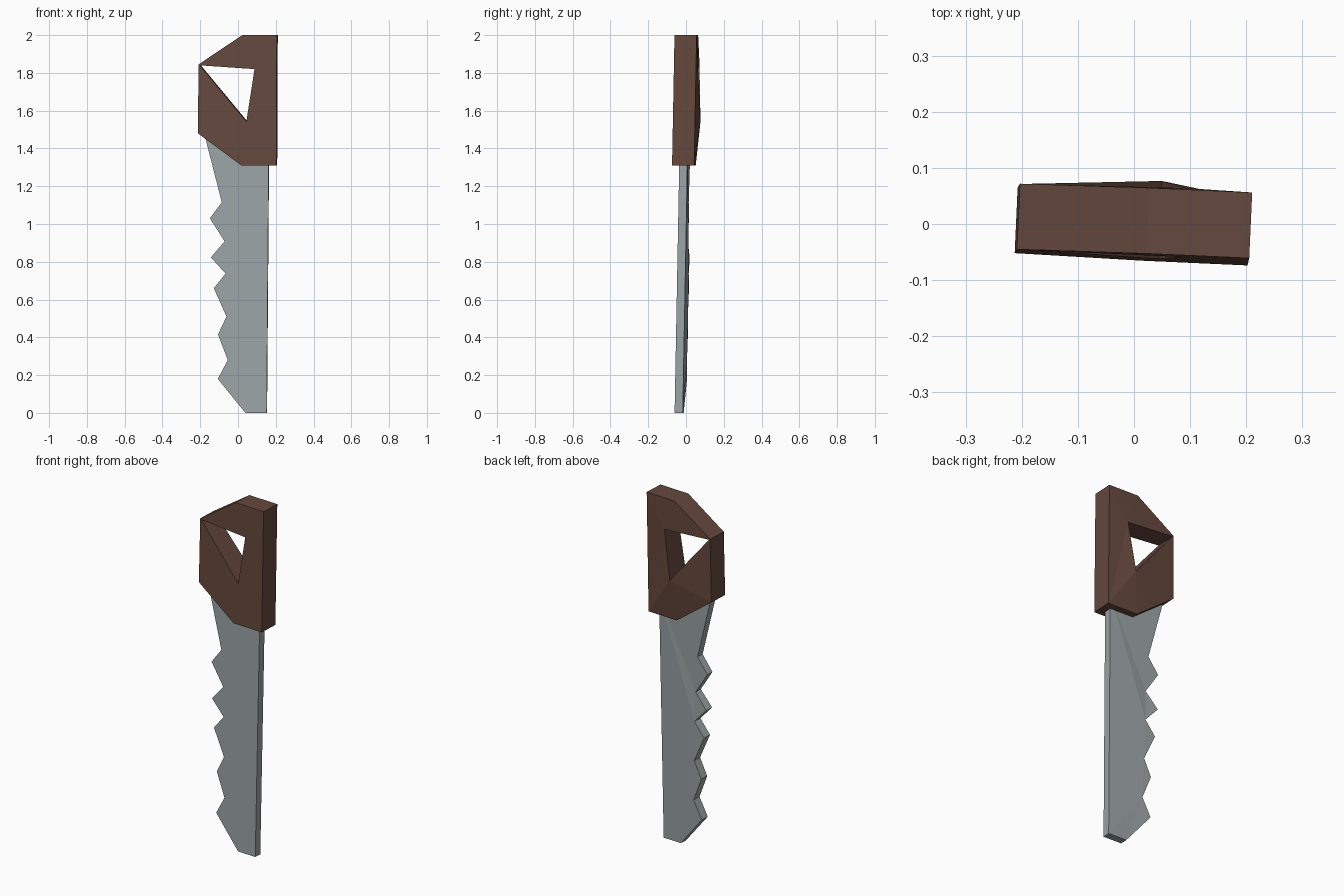
import bpy, bmesh

if "Cube" in bpy.data.objects:
    bpy.data.objects.remove(bpy.data.objects["Cube"])

YAW = -0.045    # depth change per unit of x
LEAN = 0.019    # depth change per unit of height


def slab(name, loops, mid_y, thickness, color):
    """Slightly twisted slab from closed (x, z, back bulge) outlines; later loops are holes."""
    bm = bmesh.new()
    walls, caps = [], ([], [])
    for loop in loops:
        sides = []
        for k, sign in enumerate((-1, 1)):
            verts = []
            for x, z, bulge in loop:
                y = mid_y + YAW * x + LEAN * z + sign * thickness / 2
                if sign > 0:
                    y += bulge
                verts.append(bm.verts.new((x - sign * YAW * thickness / 2, y, z)))
            n = len(verts)
            caps[k].extend(bm.edges.new((verts[i], verts[(i + 1) % n])) for i in range(n))
            sides.append(verts)
        walls.append(sides)
    for edges in caps:
        bmesh.ops.triangle_fill(bm, use_beauty=True, edges=edges)
    for front, back in walls:
        n = len(front)
        for i in range(n):
            j = (i + 1) % n
            bm.faces.new((front[i], front[j], back[j], back[i]))
    bmesh.ops.recalc_face_normals(bm, faces=bm.faces)
    mesh = bpy.data.meshes.new(name)
    bm.to_mesh(mesh)
    bm.free()
    mat = bpy.data.materials.new(name + "_material")
    mat.diffuse_color = (*color, 1)
    mat.use_nodes = True
    mat.node_tree.nodes["Principled BSDF"].inputs["Base Color"].default_value = mat.diffuse_color
    mesh.materials.append(mat)
    obj = bpy.data.objects.new(name, mesh)
    bpy.context.collection.objects.link(obj)
    return obj


# Wooden handle with a triangular grip opening
handle_outline = [(0.025, 2.0, 0), (0.208, 2.0, 0), (0.205, 1.31, 0),
                  (0.02, 1.31, 0), (-0.21, 1.48, 0), (-0.206, 1.845, 0)]
grip_hole = [(-0.199, 1.84, 0), (0.09, 1.82, 0.006), (0.047, 1.543, 0.022)]
slab("handle", [handle_outline, grip_hole], -0.031, 0.117, (0.13, 0.065, 0.047))

# Blade: straight spine, then the toothed edge from heel to tip
teeth = [(-0.085, 1.115), (-0.148, 1.03), (-0.07, 0.908), (-0.143, 0.823),
         (-0.065, 0.738), (-0.127, 0.66), (-0.06, 0.51), (-0.105, 0.415),
         (-0.053, 0.28), (-0.106, 0.18)]
blade_outline = [(0.04, 0, 0), (0.153, 0, 0), (0.164, 1.4, 0), (-0.172, 1.455, 0)]
blade_outline += [(x, z, 0.008 if z < 0.9 else 0) for x, z in teeth]
slab("blade", [blade_outline], -0.032, 0.043, (0.33, 0.37, 0.38))
